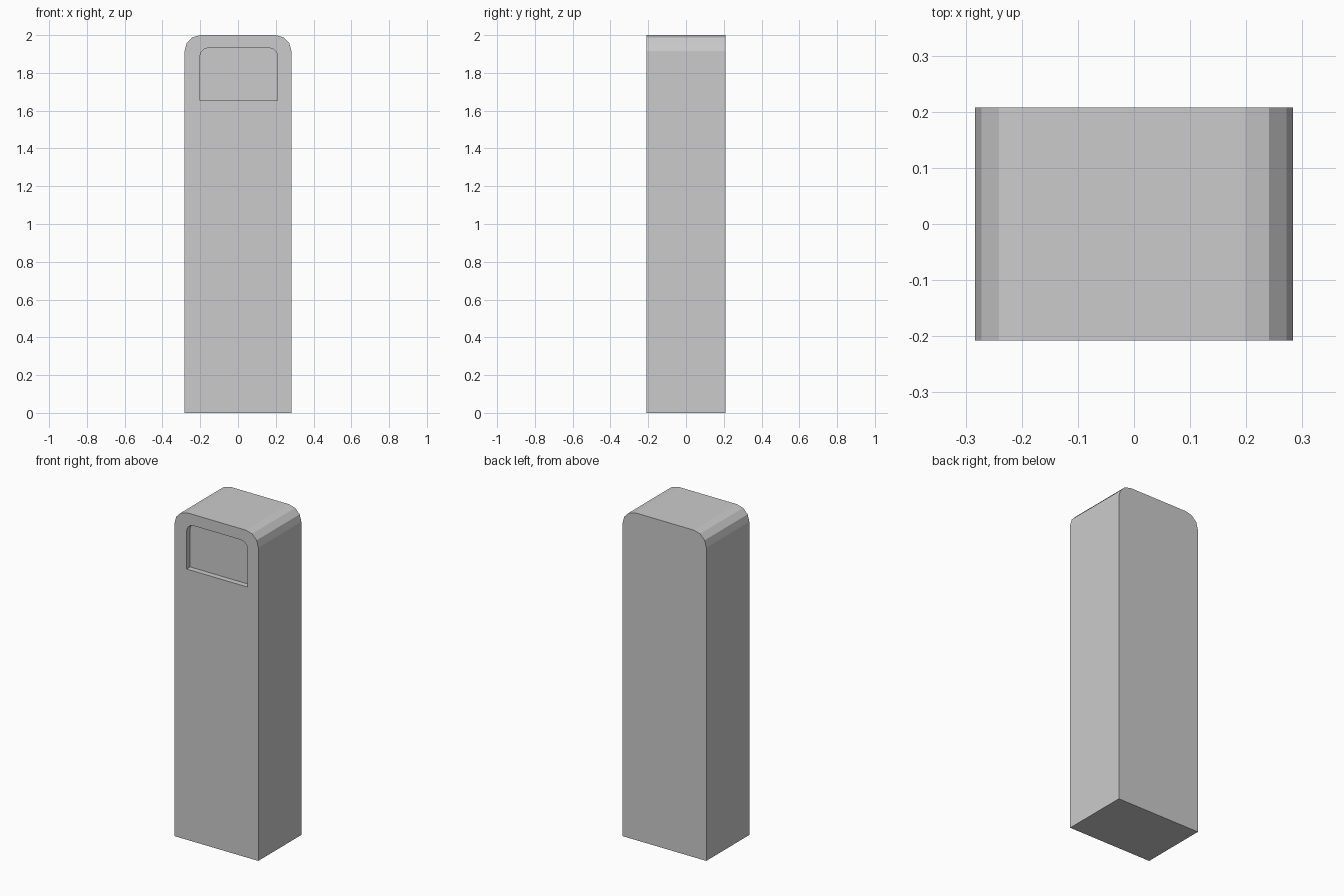
import bpy, bmesh
from math import sin, cos, pi

if "Cube" in bpy.data.objects:
    bpy.data.objects.remove(bpy.data.objects["Cube"])


def arch_outline(x0, x1, z0, z1, r, segs=3):
    """Rectangle in x/z with faceted round top corners."""
    pts = [(x0, z0), (x1, z0)]
    for cx, start in ((x1 - r, 0), (x0 + r, pi / 2)):
        for i in range(segs + 1):
            a = start + i * pi / 2 / segs
            pts.append((cx + r * cos(a), z1 - r + r * sin(a)))
    return pts


def prism(name, outline, y0, y1):
    """Extrude an x/z outline from y0 to y1."""
    bm = bmesh.new()
    face = bm.faces.new([bm.verts.new((x, y0, z)) for x, z in outline])
    ext = bmesh.ops.extrude_face_region(bm, geom=[face])
    moved = [v for v in ext["geom"] if isinstance(v, bmesh.types.BMVert)]
    bmesh.ops.translate(bm, verts=moved, vec=(0, y1 - y0, 0))
    bmesh.ops.recalc_face_normals(bm, faces=bm.faces)
    mesh = bpy.data.meshes.new(name)
    bm.to_mesh(mesh)
    bm.free()
    obj = bpy.data.objects.new(name, mesh)
    bpy.context.collection.objects.link(obj)
    return obj


# Tall kiosk body with rounded top edges
body = prism("kiosk_body", arch_outline(-0.283, 0.283, 0, 2, 0.085), -0.208, 0.208)

# Shallow screen recess in the front
cutter = prism("screen_recess_cutter",
               arch_outline(-0.202, 0.21, 1.655, 1.932, 0.045), -0.3, -0.174)
cutter.hide_render = True
cutter.hide_set(True)

cut = body.modifiers.new("screen_recess", 'BOOLEAN')
cut.operation = 'DIFFERENCE'
cut.solver = 'EXACT'
cut.object = cutter

# Apply the cut and discard the helper
bpy.context.view_layer.objects.active = body
body.select_set(True)
bpy.ops.object.modifier_apply(modifier=cut.name)
bpy.data.objects.remove(cutter, do_unlink=True)
